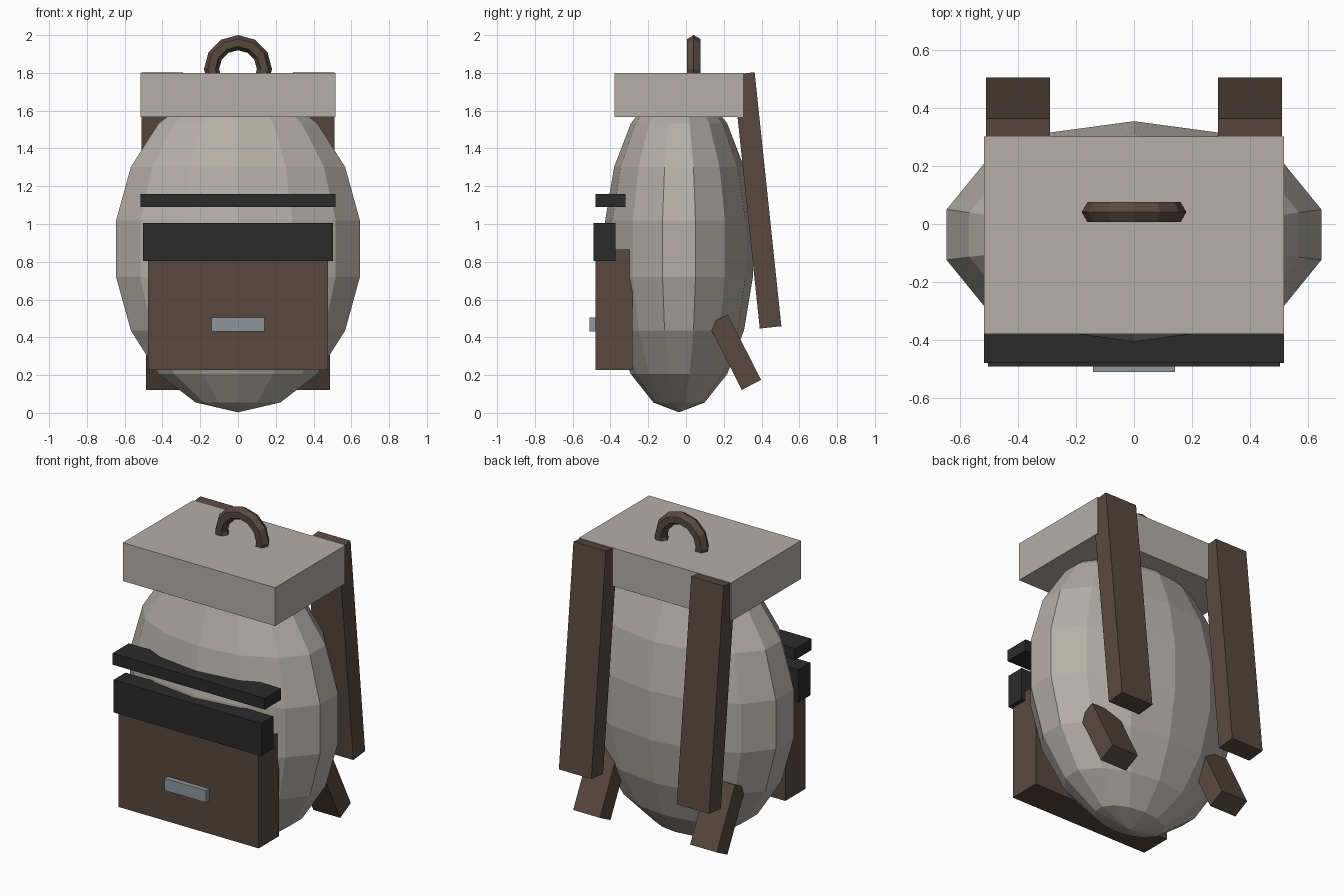
import bpy, bmesh
from math import radians
from mathutils import Matrix

old = bpy.data.objects.get("Cube")
if old:
    bpy.data.objects.remove(old, do_unlink=True)


def material(name, rgb):
    mat = bpy.data.materials.new(name)
    mat.use_nodes = True
    color = (*rgb, 1.0)
    mat.diffuse_color = color
    mat.node_tree.nodes["Principled BSDF"].inputs["Base Color"].default_value = color
    return mat


canvas = material("canvas", (0.46, 0.43, 0.385))
leather = material("brown leather", (0.098, 0.066, 0.05))
rubber = material("black trim", (0.024, 0.024, 0.024))
metal = material("grey metal", (0.27, 0.31, 0.33))


def finish(name, bm, mat):
    mesh = bpy.data.meshes.new(name)
    bm.to_mesh(mesh)
    bm.free()
    mesh.materials.append(mat)
    obj = bpy.data.objects.new(name, mesh)
    bpy.context.collection.objects.link(obj)
    return obj


def box(name, center, size, mat, tilt=0):
    """Box of the given size, tilted about the x axis."""
    bm = bmesh.new()
    bmesh.ops.create_cube(bm, size=1, matrix=Matrix.Diagonal((*size, 1)))
    obj = finish(name, bm, mat)
    obj.location = center
    obj.rotation_euler.x = radians(tilt)
    return obj


# Faceted egg-shaped sack
bm = bmesh.new()
bmesh.ops.create_uvsphere(bm, u_segments=14, v_segments=9, radius=1,
                          matrix=Matrix.Diagonal((0.672, 0.397, 0.866, 1)))
finish("sack", bm, canvas).location = (0, -0.037, 0.869)

# Lid, front pocket and its trim
box("lid", (0, -0.039, 1.683), (1.034, 0.68, 0.235), canvas)
box("front_pocket", (0, -0.381, 0.546), (0.954, 0.198, 0.636), leather)
box("pocket_flap", (0, -0.432, 0.905), (1.004, 0.116, 0.2), rubber)
box("front_band", (0, -0.4, 1.125), (1.034, 0.158, 0.07), rubber)
box("buckle", (0, -0.485, 0.467), (0.282, 0.05, 0.074), metal)

# Shoulder straps and their lower ends
for side, sign in (("left", 1), ("right", -1)):
    box(side + "_shoulder_strap", (sign * 0.4, 0.377, 1.125),
        (0.22, 0.115, 1.352), leather, tilt=6)
    box(side + "_lower_strap", (sign * 0.397, 0.258, 0.322),
        (0.182, 0.115, 0.39), leather, tilt=27)

# Carry handle, its lower half sunk in the lid
bpy.ops.mesh.primitive_torus_add(major_segments=12, minor_segments=6,
                                 major_radius=0.14, minor_radius=0.04,
                                 location=(0, 0.041, 1.82),
                                 rotation=(radians(90), 0, 0))
handle = bpy.context.object
handle.name = "carry_handle"
handle.data.materials.append(leather)
